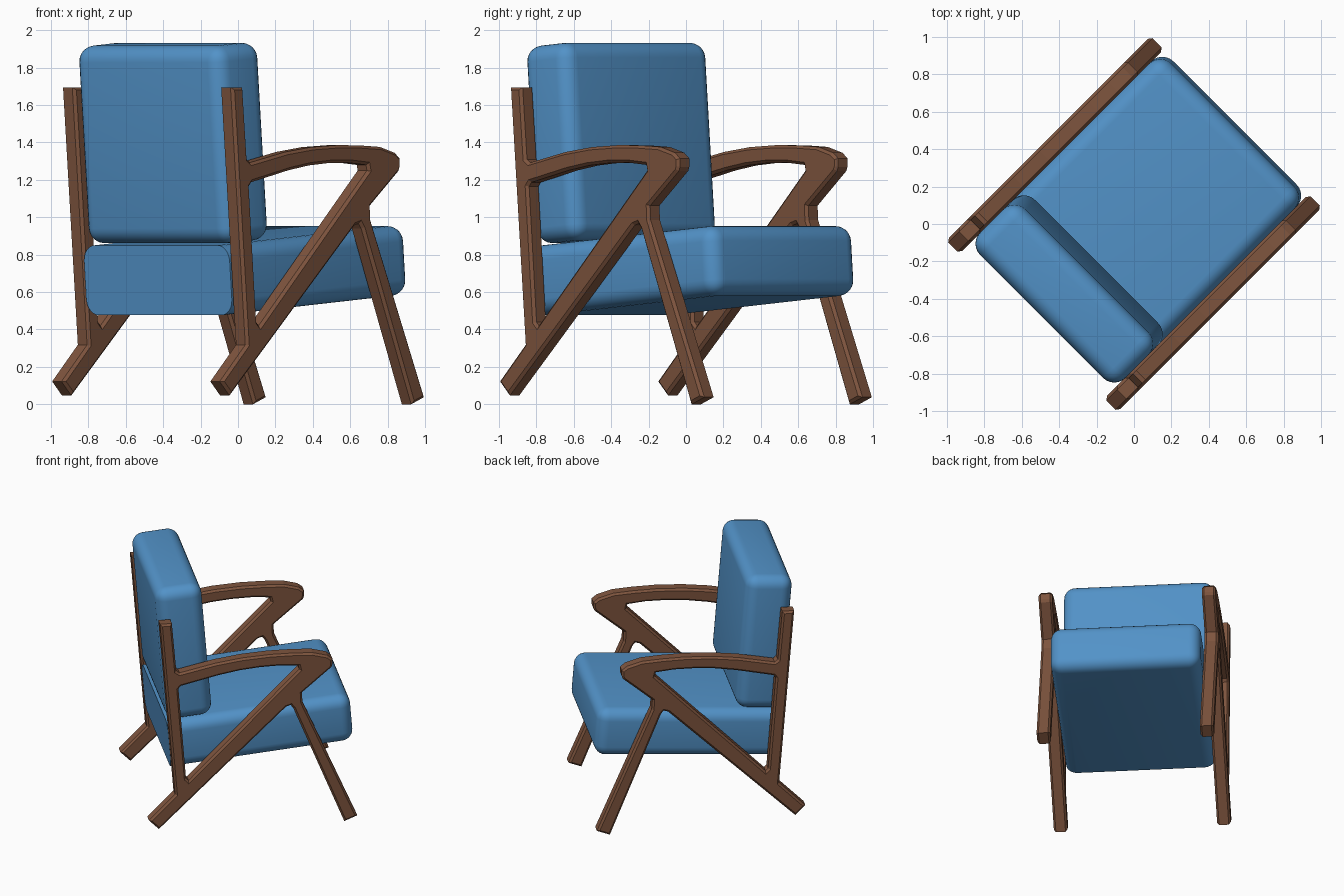
import bpy, bmesh, math
from mathutils import Matrix, Vector

if "Cube" in bpy.data.objects:
    bpy.data.objects.remove(bpy.data.objects["Cube"])

TURN = Matrix.Rotation(math.radians(45), 4, 'Z')   # chair sits diagonally


def material(name, rgb):
    m = bpy.data.materials.new(name)
    m.diffuse_color = (*rgb, 1)
    m.use_nodes = True
    m.node_tree.nodes["Principled BSDF"].inputs["Base Color"].default_value = m.diffuse_color
    return m


wood = material("wood", (0.21, 0.09, 0.048))
fabric = material("fabric", (0.085, 0.29, 0.58))


def add_mesh(name, bm, matrix, mat):
    bm.transform(matrix)
    bmesh.ops.recalc_face_normals(bm, faces=bm.faces)
    me = bpy.data.meshes.new(name)
    bm.to_mesh(me)
    bm.free()
    me.materials.append(mat)
    ob = bpy.data.objects.new(name, me)
    bpy.context.collection.objects.link(ob)
    return ob


# Side frame: closed outline plus triangular opening, in (depth, height)
OUTLINE = [(-0.69, 1.695), (-0.578, 0.318), (-0.772, 0.122), (-0.698, 0.047),
           (0.245, 0.957), (0.278, 0.967), (0.298, 0.94), (0.676, 0.0), (0.772, 0.038),
           (0.366, 0.985), (0.362, 1.062), (0.58, 1.248), (0.588, 1.27),
           (0.588, 1.315), (0.55, 1.345), (0.44, 1.376), (0.29, 1.384),
           (0.124, 1.386), (-0.08, 1.375), (-0.277, 1.349), (-0.545, 1.292),
           (-0.569, 1.31), (-0.602, 1.695)]
OPENING = [(-0.553, 1.165), (-0.497, 0.44), (-0.478, 0.42), (0.342, 1.25),
           (0.335, 1.28), (0.2, 1.292), (0.05, 1.29), (-0.1, 1.277),
           (-0.254, 1.251), (-0.535, 1.187)]
CHAMFER = 0.015


def side_frame(name, side):
    cu = bpy.data.curves.new(name + "_profile", 'CURVE')
    cu.dimensions = '2D'
    cu.fill_mode = 'BOTH'
    cu.extrude = 0.05 - CHAMFER
    cu.bevel_depth = CHAMFER
    cu.bevel_resolution = 0
    cu.offset = -CHAMFER
    for pts in (OUTLINE, OPENING):
        sp = cu.splines.new('POLY')
        sp.points.add(len(pts) - 1)
        for p, (u, z) in zip(sp.points, pts):
            p.co = (u, z, 0, 1)
        sp.use_cyclic_u = True
    tmp = bpy.data.objects.new(name + "_profile", cu)
    bpy.context.collection.objects.link(tmp)
    me = bpy.data.meshes.new_from_object(
        tmp.evaluated_get(bpy.context.evaluated_depsgraph_get()))
    bpy.data.objects.remove(tmp)
    bm = bmesh.new()
    bm.from_mesh(me)
    bpy.data.meshes.remove(me)
    for f in bm.faces:
        f.smooth = False
    bmesh.ops.remove_doubles(bm, verts=bm.verts, dist=0.0005)
    place = Matrix.Translation((0, side * 0.598, 0)) @ Matrix.Rotation(math.pi / 2, 4, 'X')
    add_mesh(name, bm, TURN @ place, wood)


side_frame("right_frame", -1)
side_frame("left_frame", 1)

# Cushions share one pivot at the rear of the seat, tilted back
TILT = TURN @ Matrix.Translation((-0.62, 0, 0.85)) @ Matrix.Rotation(math.radians(-4.6), 4, 'Y')


def cushion(name, lo, hi, flat_back=False):
    lo, hi = Vector(lo), Vector(hi)
    bm = bmesh.new()
    bmesh.ops.create_cube(bm, size=1)
    for v in bm.verts:
        v.co = [(a + b) / 2 + c * (b - a) for a, b, c in zip(lo, hi, v.co)]
    edges = [e for e in bm.edges
             if not (flat_back and all(abs(v.co.x - lo.x) < 1e-5 for v in e.verts))]
    bmesh.ops.bevel(bm, geom=edges, offset=0.085, segments=6, profile=0.5,
                    affect='EDGES', clamp_overlap=True)
    ob = add_mesh(name, bm, TILT, fabric)
    bpy.ops.object.select_all(action='DESELECT')
    ob.select_set(True)
    bpy.context.view_layer.objects.active = ob
    bpy.ops.object.shade_smooth_by_angle(angle=math.radians(35))


cushion("seat_cushion", (0, -0.55, -0.375), (1.365, 0.55, 0), flat_back=True)
cushion("back_cushion", (0, -0.55, 0.005), (0.345, 0.55, 1.065))
